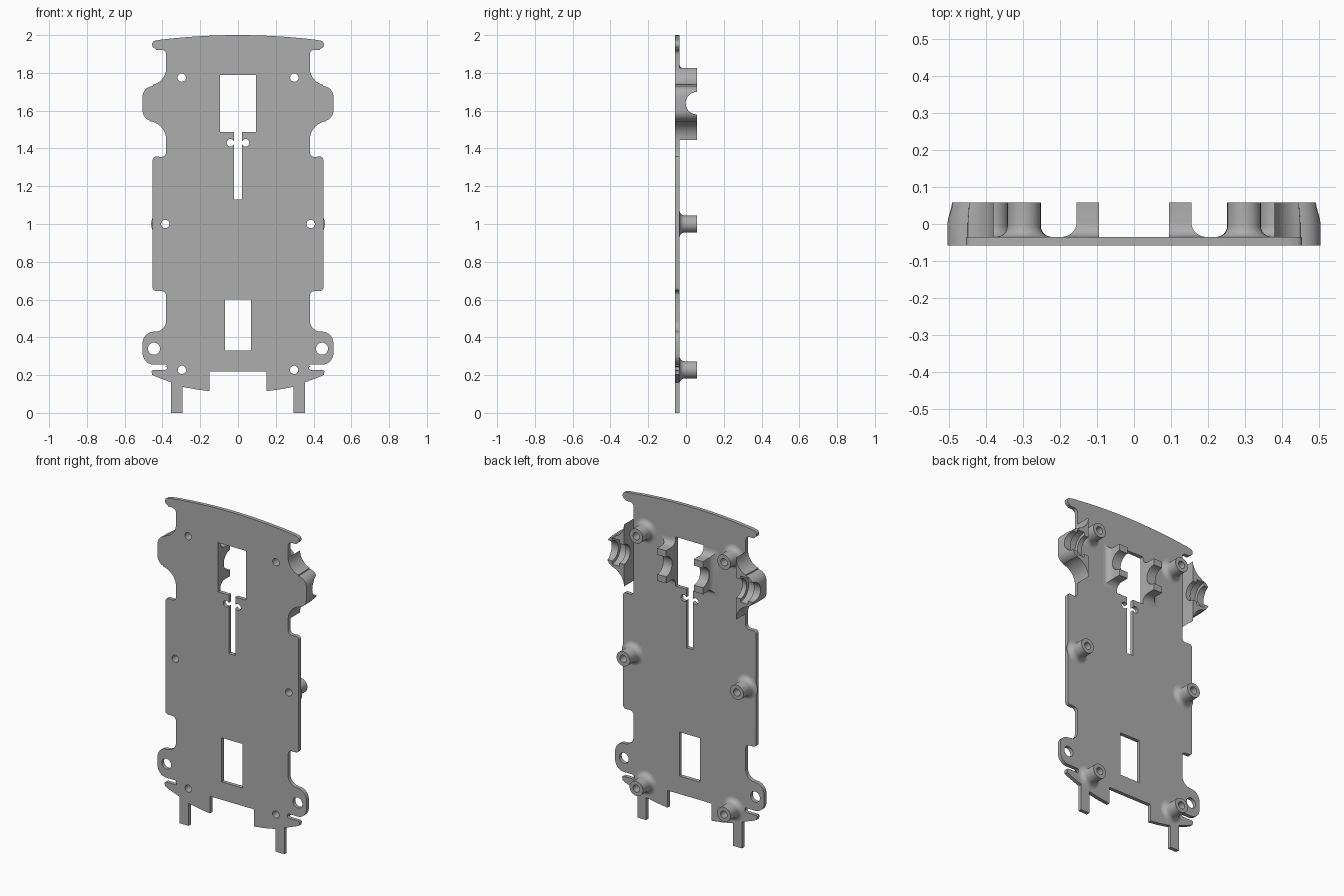
import bpy, bmesh, math
from math import sin, cos, radians

if "Cube" in bpy.data.objects:
    bpy.data.objects.remove(bpy.data.objects["Cube"])

FRONT, BACK, TOP = -0.058, -0.035, 0.058   # plate front, plate back, post ends

grey = bpy.data.materials.new("grey plastic")
grey.diffuse_color = (0.42, 0.42, 0.42, 1)
grey.use_nodes = True
grey.node_tree.nodes["Principled BSDF"].inputs["Base Color"].default_value = grey.diffuse_color


def arc(cx, cz, r, a0, a1, n=8):
    return [(cx + r * cos(radians(a0 + (a1 - a0) * i / n)),
             cz + r * sin(radians(a0 + (a1 - a0) * i / n))) for i in range(n + 1)]


def circle(cx, cz, r, n=32):
    return arc(cx, cz, r, 0, 360, n)[:-1]


def mirrored(half):
    return half + [(-x, z) for x, z in reversed(half) if abs(x) > 1e-6]


def add_object(name, bm):
    bmesh.ops.recalc_face_normals(bm, faces=bm.faces[:])
    me = bpy.data.meshes.new(name)
    bm.to_mesh(me)
    bm.free()
    me.materials.append(grey)
    ob = bpy.data.objects.new(name, me)
    bpy.context.collection.objects.link(ob)
    return ob


def loft(bm, layers, closed=False):
    """Skin outlines given as (y, [(x, z), ...])."""
    rings = [[bm.verts.new((x, y, z)) for x, z in pts] for y, pts in layers]
    pairs = list(zip(rings, rings[1:]))
    if closed:
        pairs.append((rings[-1], rings[0]))
    for a, b in pairs:
        n = len(a)
        for i in range(n):
            bm.faces.new((a[i], a[(i + 1) % n], b[(i + 1) % n], b[i]))
    if not closed:
        bm.faces.new(rings[0])
        bm.faces.new(rings[-1])


def smooth(ob):
    bpy.ops.object.select_all(action='DESELECT')
    ob.select_set(True)
    bpy.context.view_layer.objects.active = ob
    bpy.ops.object.shade_smooth_by_angle(angle=radians(30))


def mirror(ob):
    ob.modifiers.new("mirror", 'MIRROR').use_axis[0] = True


# Flared base widths shared by the posts
def flare(r, n=6):
    return [(BACK - 0.003, r)] + [
        (BACK + r * (1 - cos(radians(90 * i / n))), r * (1 - sin(radians(90 * i / n))))
        for i in range(n + 1)]


# Side ear outline, also used for the axle blocks
ear = (arc(0.47, 1.825, 0.09, 180, 257, 10) + arc(0.45, 1.675, 0.055, 90, 0)
       + arc(0.45, 1.60, 0.055, 0, -75) + arc(0.48, 1.445, 0.10, 98, 180, 10))

# Chassis plate: right half of the outline, top to bottom
half = [(0.455 * i / 12, 2.0 - 0.03 * (i / 12) ** 2) for i in range(12)]
half += (arc(0.433, 1.95, 0.022, 60, -80) + [(0.433, 1.922)]
         + arc(0.405, 1.897, 0.025, 90, 180, 5) + ear
         + arc(0.405, 1.38, 0.025, 180, 270, 5)
         + arc(0.433, 1.338, 0.019, 90, 0, 5) + arc(0.433, 0.664, 0.019, 0, -90, 5)
         + arc(0.405, 0.62, 0.025, 90, 180, 5)
         + arc(0.44, 0.49, 0.06, 180, 270) + arc(0.445, 0.37, 0.06, 90, 0)
         + arc(0.445, 0.315, 0.06, 0, -90) + [(0.38, 0.255), (0.374, 0.247), (0.385, 0.247)]
         + arc(0.385, 0.238, 0.01, 150, 270, 5) + [(0.45, 0.228), (0.458, 0.222), (0.455, 0.202)]
         + [(0.43, 0.19), (0.355, 0.162), (0.355, 0), (0.295, 0), (0.295, 0.138),
            (0.22, 0.124), (0.15, 0.115), (0.15, 0.22)])

# Window with slot and round reliefs
keyhole = ([(0.095, 1.79), (0.095, 1.488), (0.022, 1.488), (0.022, 1.44)]
           + arc(0.04, 1.43, 0.02, 150, -150, 16) + [(0.022, 1.42), (0.022, 1.13)])
window = [(0.07, 0.60), (0.07, 0.33)]
posts = [(0.298, 1.775), (0.385, 1.0), (0.297, 0.228)]
loops = [mirrored(half), mirrored(keyhole), mirrored(window)]
for s in (-1, 1):
    loops += [circle(s * x, z, 0.022) for x, z in posts]
    loops.append(circle(s * 0.445, 0.34, 0.032))

curve = bpy.data.curves.new("plate outline", 'CURVE')
curve.dimensions = '2D'
curve.fill_mode = 'BOTH'
curve.extrude = (BACK - FRONT) / 2
for pts in loops:
    sp = curve.splines.new('POLY')
    sp.points.add(len(pts) - 1)
    for p, (x, z) in zip(sp.points, pts):
        p.co = (x, z, 0, 1)
    sp.use_cyclic_u = True
tmp = bpy.data.objects.new("plate outline", curve)
bpy.context.collection.objects.link(tmp)
bpy.context.view_layer.update()
bm = bmesh.new()
bm.from_mesh(bpy.data.meshes.new_from_object(tmp))
bpy.data.objects.remove(tmp)
bmesh.ops.remove_doubles(bm, verts=bm.verts[:], dist=1e-5)
for v in bm.verts:
    x, z, d = v.co
    v.co = (x, (FRONT + BACK) / 2 - d, z)
smooth(add_object("chassis plate", bm))

# Hollow screw posts with flared bases
bm = bmesh.new()
for x, z in posts:
    layers = [(y, circle(x, z, 0.045 + e)) for y, e in flare(0.03)]
    layers += [(TOP, circle(x, z, 0.045)), (TOP, circle(x, z, 0.022)),
               (BACK - 0.003, circle(x, z, 0.022))]
    loft(bm, layers, closed=True)
screw_posts = add_object("screw posts", bm)
mirror(screw_posts)
smooth(screw_posts)

# Outer axle blocks rising from the side ears
bm = bmesh.new()
tapered = [(x - 0.1 * max(0, x - 0.41), z) for x, z in ear]
loft(bm, [(BACK - 0.003, ear), (0.0, ear), (TOP, tapered)])
axle_blocks = add_object("axle blocks", bm)

# Inner axle supports beside the window, flared at the base
bm = bmesh.new()
layers = [(y, [(0.095, 1.54 - e), (0.155 + e, 1.54 - e),
               (0.155 + e, 1.74 + e), (0.095, 1.74 + e)]) for y, e in flare(0.04)]
layers.append((TOP, layers[-1][1]))
loft(bm, layers)
axle_supports = add_object("axle supports", bm)


# Axle groove cutters: long axle and wider bearing seats
def groove_cutter(name, r, x0, x1):
    bm = bmesh.new()
    rings = [[bm.verts.new((x, TOP + r * cos(a), 1.64 + r * sin(a)))
              for a in [math.tau * i / 40 for i in range(40)]] for x in (x0, x1)]
    for i in range(40):
        j = (i + 1) % 40
        bm.faces.new((rings[0][i], rings[0][j], rings[1][j], rings[1][i]))
    bm.faces.new(rings[0])
    bm.faces.new(rings[1])
    ob = add_object(name, bm)
    ob.hide_render = True
    ob.hide_set(True)
    return ob


axle = groove_cutter("axle cutter", 0.06, 0.05, 0.6)
seat = groove_cutter("bearing seat cutter", 0.08, 0.41, 0.46)
for ob, cutters in ((axle_blocks, (axle, seat)), (axle_supports, (axle,))):
    for c in cutters:
        m = ob.modifiers.new("groove", 'BOOLEAN')
        m.operation = 'DIFFERENCE'
        m.solver = 'EXACT'
        m.object = c
    mirror(ob)
    smooth(ob)
